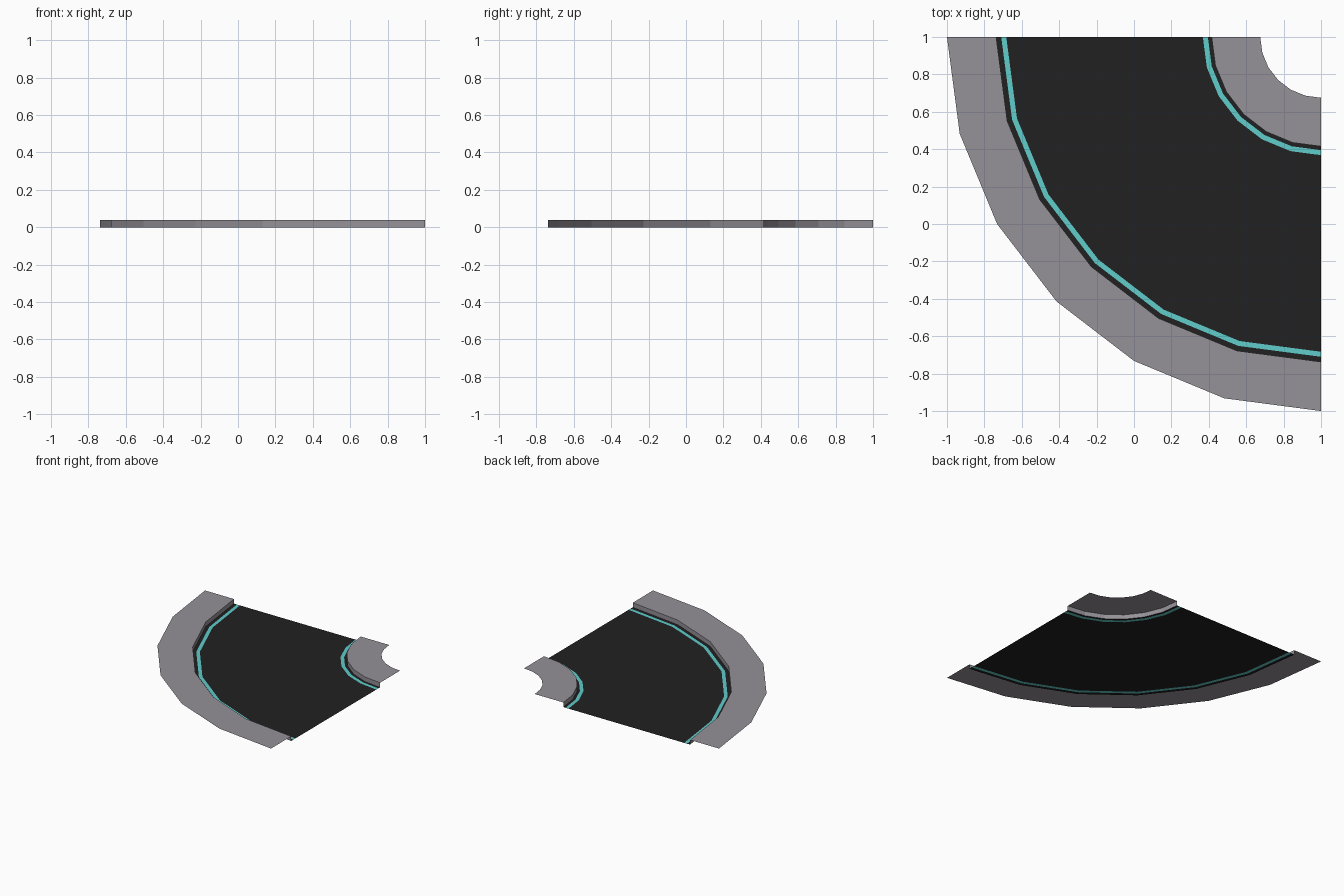
import bpy, bmesh, math

cube = bpy.data.objects.get("Cube")
if cube:
    bpy.data.objects.remove(cube, do_unlink=True)

SEGMENTS = 6          # facets along the quarter bend
CENTRE = (1.0, 1.0)   # pivot of the bend
CURB = 0.038          # pavement height


def material(name, rgb):
    m = bpy.data.materials.new(name)
    m.use_nodes = True
    m.diffuse_color = (*rgb, 1)
    m.node_tree.nodes["Principled BSDF"].inputs["Base Color"].default_value = (*rgb, 1)
    return m


asphalt = material("asphalt_black", (0.015, 0.015, 0.015))
paint = material("lane_paint_cyan", (0.115, 0.61, 0.60))
concrete = material("concrete_grey", (0.30, 0.285, 0.315))


def bend(name, profile, mats, painted=()):
    """Sweep a (radius, height) profile, inner to outer, round the quarter bend."""
    bm = bmesh.new()
    rows = []
    for i in range(SEGMENTS + 1):
        a = math.pi + i * math.pi / 2 / SEGMENTS
        rows.append([bm.verts.new((CENTRE[0] + r * math.cos(a),
                                   CENTRE[1] + r * math.sin(a), z)) for r, z in profile])
    for a, b in zip(rows, rows[1:]):
        for k in range(len(profile) - 1):
            face = bm.faces.new((a[k], a[k + 1], b[k + 1], b[k]))
            face.material_index = 1 if k in painted else 0
    mesh = bpy.data.meshes.new(name)
    bm.to_mesh(mesh)
    bm.free()
    for m in mats:
        mesh.materials.append(m)
    obj = bpy.data.objects.new(name, mesh)
    bpy.context.collection.objects.link(obj)
    return obj


# Road surface with a painted strip near each edge
bend("road", [(r, 0) for r in (0.585, 0.605, 0.632, 1.683, 1.71, 1.737)],
     [asphalt, paint], painted=(1, 3))

# Raised pavements: open sheets with a vertical curb on the road side only
bend("inner_pavement", [(0.325, CURB), (0.585, CURB), (0.585, 0)], [concrete])
bend("outer_pavement", [(1.737, 0), (1.737, CURB), (2.0, CURB)], [concrete])
